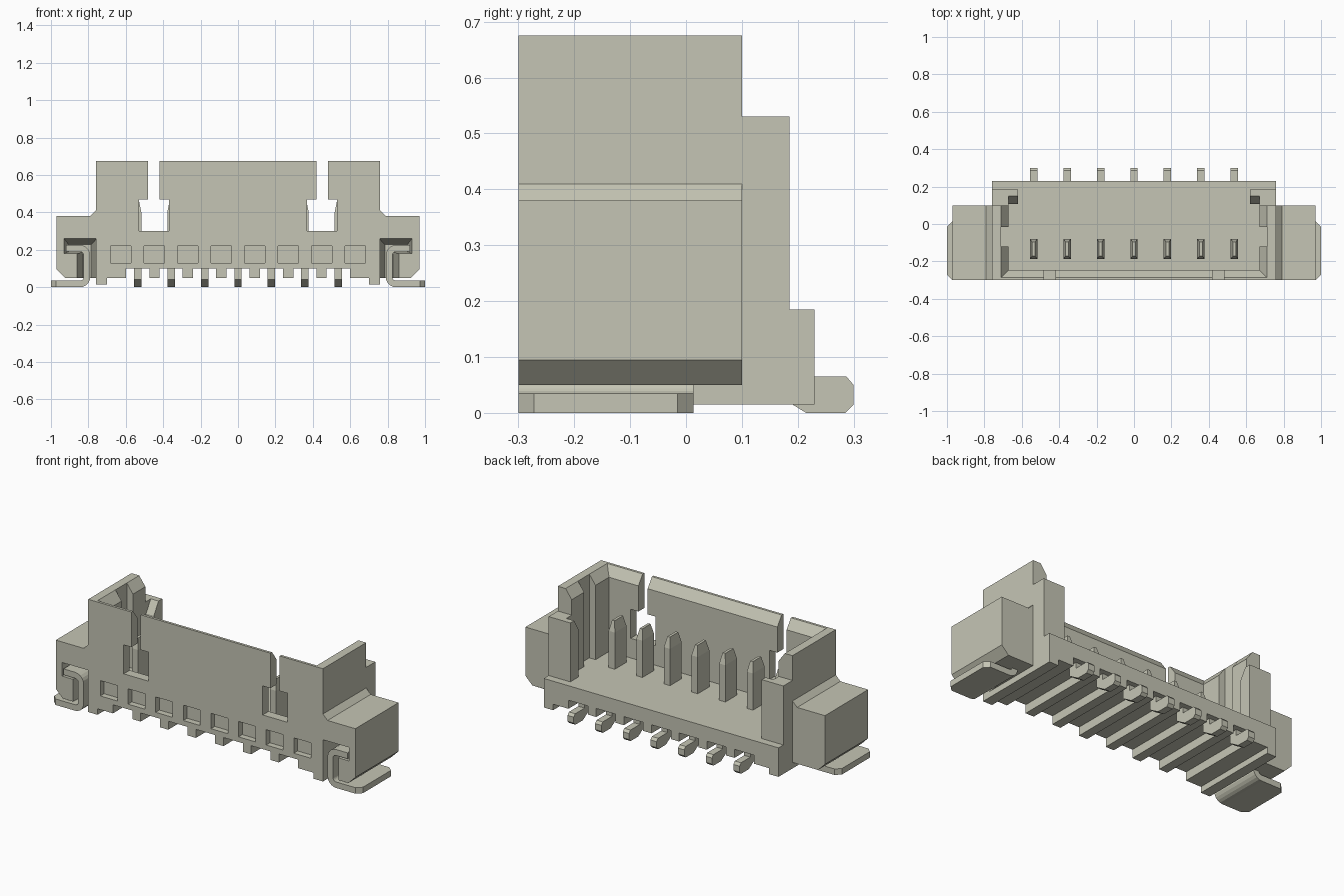
import bpy, bmesh, math
from mathutils import Vector

old = bpy.data.objects.get("Cube")
if old:
    bpy.data.objects.remove(old, do_unlink=True)

COLOUR = (0.56, 0.56, 0.46, 1.0)
stone = bpy.data.materials.new("stone_beige")
stone.use_nodes = True
stone.diffuse_color = COLOUR
stone.node_tree.nodes["Principled BSDF"].inputs["Base Color"].default_value = COLOUR

PITCH = 0.179
FRONT = -0.3


def loft(name, ring_a, ring_b):
    """Solid between two matching rings of 3D points."""
    bm = bmesh.new()
    a = [bm.verts.new(p) for p in ring_a]
    b = [bm.verts.new(p) for p in ring_b]
    bm.faces.new(a)
    bm.faces.new(b[::-1])
    for i in range(len(a)):
        j = (i + 1) % len(a)
        bm.faces.new((a[j], a[i], b[i], b[j]))
    bmesh.ops.recalc_face_normals(bm, faces=bm.faces)
    mesh = bpy.data.meshes.new(name)
    bm.to_mesh(mesh)
    bm.free()
    mesh.materials.append(stone)
    obj = bpy.data.objects.new(name, mesh)
    bpy.context.collection.objects.link(obj)
    return obj


def along_y(name, profile, y0, y1):
    return loft(name, [(x, y0, z) for x, z in profile], [(x, y1, z) for x, z in profile])


def along_x(name, profile, x0, x1):
    return loft(name, [(x0, y, z) for y, z in profile], [(x1, y, z) for y, z in profile])


def rect(x0, x1, y0, y1, z):
    return [(x0, y0, z), (x1, y0, z), (x1, y1, z), (x0, y1, z)]


def box(name, x0, x1, y0, y1, z0, z1):
    return loft(name, rect(x0, x1, y0, y1, z0), rect(x0, x1, y0, y1, z1))


def apply_modifier(obj, mod):
    bpy.context.view_layer.update()
    with bpy.context.temp_override(object=obj, active_object=obj, selected_objects=[obj]):
        bpy.ops.object.modifier_apply(modifier=mod.name)


def cut(obj, cutters):
    for c in cutters:
        c.hide_render = True
        mod = obj.modifiers.new("cut", "BOOLEAN")
        mod.operation = "DIFFERENCE"
        mod.solver = "EXACT"
        mod.object = c
        apply_modifier(obj, mod)


def mirror_x(obj):
    mod = obj.modifiers.new("mirror", "MIRROR")
    mod.use_mirror_merge = False
    apply_modifier(obj, mod)


def symmetric(half):
    return half + [(-x, z) for x, z in reversed(half)]


# Base with ribs underneath
under = []
for k in range(3):
    c = PITCH * (k + 0.5)
    under += [(c - 0.027, 0.1), (c - 0.027, 0.05), (c + 0.027, 0.05), (c + 0.027, 0.1)]
under += [(0.60, 0.1), (0.60, 0.05), (0.70, 0.05), (0.70, 0.015), (0.76, 0.015), (0.76, 0.185)]
base = along_y("base", symmetric(under), FRONT, 0.23)

# Front wall with two keyhole windows
wall = [(0.42, 0.675), (0.42, 0.47), (0.37, 0.47), (0.37, 0.30), (0.53, 0.30), (0.53, 0.47),
        (0.48, 0.47), (0.48, 0.675), (0.76, 0.675), (0.76, 0.185)]
front_wall = along_y("front_wall", symmetric(wall), FRONT, -0.245)

# Side walls with a guide groove
side_walls = box("side_walls", 0.67, 0.76, -0.245, 0.1, 0.185, 0.675)
groove = box("groove_cutter", 0.6, 0.71, -0.12, -0.015, 0.15, 0.7)

# Lead-in chamfer around the opening
lead_in = loft("lead_in_cutter", rect(-0.6555, 0.6555, -0.2305, 0.2, 0.6),
               rect(-0.728, 0.728, -0.303, 0.2, 0.7))

# Shallow pockets along the front
pockets = [box("pocket_cutter", PITCH * (i - 3.5) - 0.055, PITCH * (i - 3.5) + 0.055,
               -0.35, -0.265, 0.13, 0.22) for i in range(8)]

cut(base, pockets)
cut(front_wall, pockets + [lead_in])
cut(side_walls, [groove, lead_in])
mirror_x(side_walls)

# Rear columns with inward hooks
rear_columns = box("rear_columns", 0.67, 0.76, 0.1, 0.185, 0.185, 0.53)
mirror_x(rear_columns)
rear_hooks = along_x("rear_hooks", [(0.107, 0.185), (0.185, 0.185), (0.185, 0.53),
                                    (0.15, 0.53), (0.107, 0.46)], 0.62, 0.67)
mirror_x(rear_hooks)

# Side wings with a drafted slot for the solder clip
wings = along_y("wings", [(0.76, 0.41), (0.79, 0.38), (0.97, 0.38), (0.97, 0.095),
                          (0.925, 0.05), (0.76, 0.05)], FRONT, 0.1)
slot_front = [(0.755, 0.26), (0.93, 0.26), (0.93, 0.18), (0.86, 0.18), (0.86, 0.03), (0.755, 0.03)]
slot_back = [(0.785, 0.228), (0.905, 0.228), (0.905, 0.188), (0.83, 0.188), (0.83, 0.03), (0.785, 0.03)]
slot = loft("slot_cutter", [(x, -0.305, z) for x, z in slot_front],
            [(x, 0.0, z) for x, z in slot_back])
cut(wings, [slot])
mirror_x(wings)


# Bent solder clips
def arc(z, radius, start, end, steps=5):
    angles = [math.radians(start + (end - start) * i / steps) for i in range(steps + 1)]
    return [(0.845 + radius * math.cos(a), z + radius * math.sin(a)) for a in angles]


clip = ([(0.92, 0.225)] + arc(0.17, 0.055, 90, 180) + arc(0.055, 0.055, 180, 270)
        + [(1.0, 0.0), (1.0, 0.035)] + arc(0.055, 0.02, 270, 180)
        + arc(0.17, 0.02, 180, 90) + [(0.92, 0.19)])
clips = along_y("solder_clips", clip, FRONT, 0.013)
bm = bmesh.new()
bm.from_mesh(clips.data)
corners = [e for e in bm.edges if all(v.co.x > 0.99 for v in e.verts)
           and abs(e.verts[0].co.y - e.verts[1].co.y) < 0.001]
bmesh.ops.bevel(bm, geom=corners, offset=0.028, segments=1, affect="EDGES")
bm.to_mesh(clips.data)
bm.free()
mirror_x(clips)

# Contact pins: tapered post above, bent tail behind
tail = [(0.285, 0), (0.3, 0.015), (0.3, 0.05), (0.287, 0.065), (0.2, 0.065), (0.2, 0.12),
        (0.15, 0.12), (0.15, 0.04), (0.215, 0)]
for i in range(7):
    x = PITCH * (i - 3)
    y0, y1 = -0.187, -0.08
    box(f"pin_post_{i + 1}", x - 0.02, x + 0.02, y0, y1, 0.17, 0.4)
    loft(f"pin_tip_{i + 1}", rect(x - 0.02, x + 0.02, y0, y1, 0.4),
         rect(x - 0.008, x + 0.008, y0 + 0.015, y1 - 0.015, 0.46))
    along_x(f"pin_tail_{i + 1}", tail, x - 0.02, x + 0.02)

# Remove the cutters
for c in pockets + [groove, lead_in, slot]:
    bpy.data.objects.remove(c, do_unlink=True)
